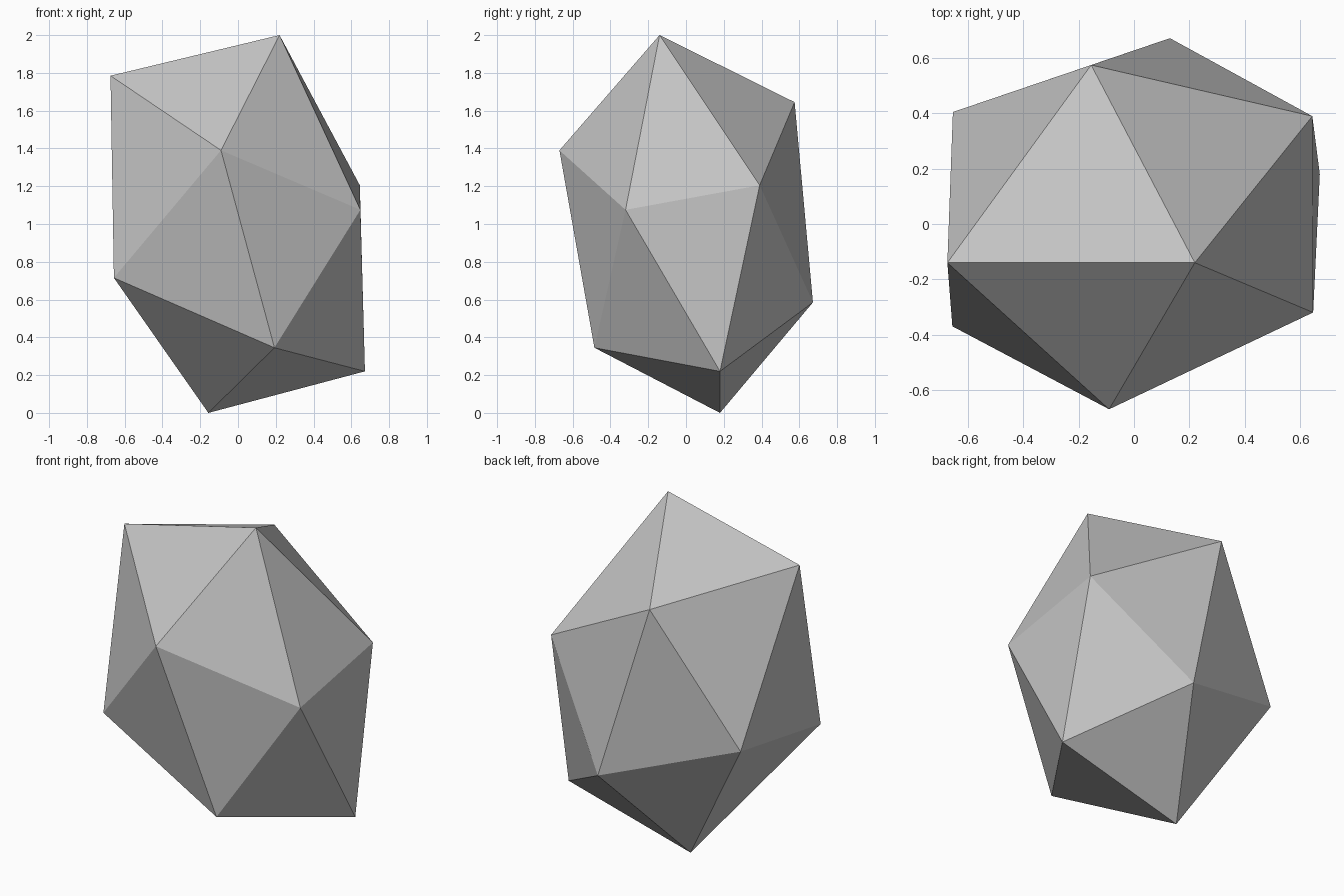
import bpy
import bmesh

cube = bpy.data.objects.get("Cube")
if cube:
    bpy.data.objects.remove(cube, do_unlink=True)

# Plain grey stone
stone = bpy.data.materials.new("stone grey")
stone.use_nodes = True
colour = (0.55, 0.55, 0.55, 1.0)
stone.diffuse_color = colour
stone.node_tree.nodes["Principled BSDF"].inputs["Base Color"].default_value = colour

# Corners of a tall, slightly irregular twenty-sided rock
corners = [
    (0.22, -0.14, 2.0), (-0.675, -0.14, 1.785), (-0.155, 0.575, 1.645),
    (-0.09, -0.67, 1.39), (0.645, 0.39, 1.205), (0.648, -0.32, 1.075),
    (-0.655, 0.405, 0.84), (-0.657, -0.37, 0.715), (0.13, 0.672, 0.585),
    (0.193, -0.485, 0.345), (0.672, 0.18, 0.22), (-0.157, 0.18, 0.0),
]

# Stretch a skin of flat triangles over the corners
bm = bmesh.new()
for corner in corners:
    bm.verts.new(corner)
bmesh.ops.convex_hull(bm, input=bm.verts)
bmesh.ops.recalc_face_normals(bm, faces=bm.faces)
mesh = bpy.data.meshes.new("rock")
bm.to_mesh(mesh)
bm.free()

mesh.materials.append(stone)
rock = bpy.data.objects.new("rock", mesh)
bpy.context.collection.objects.link(rock)
